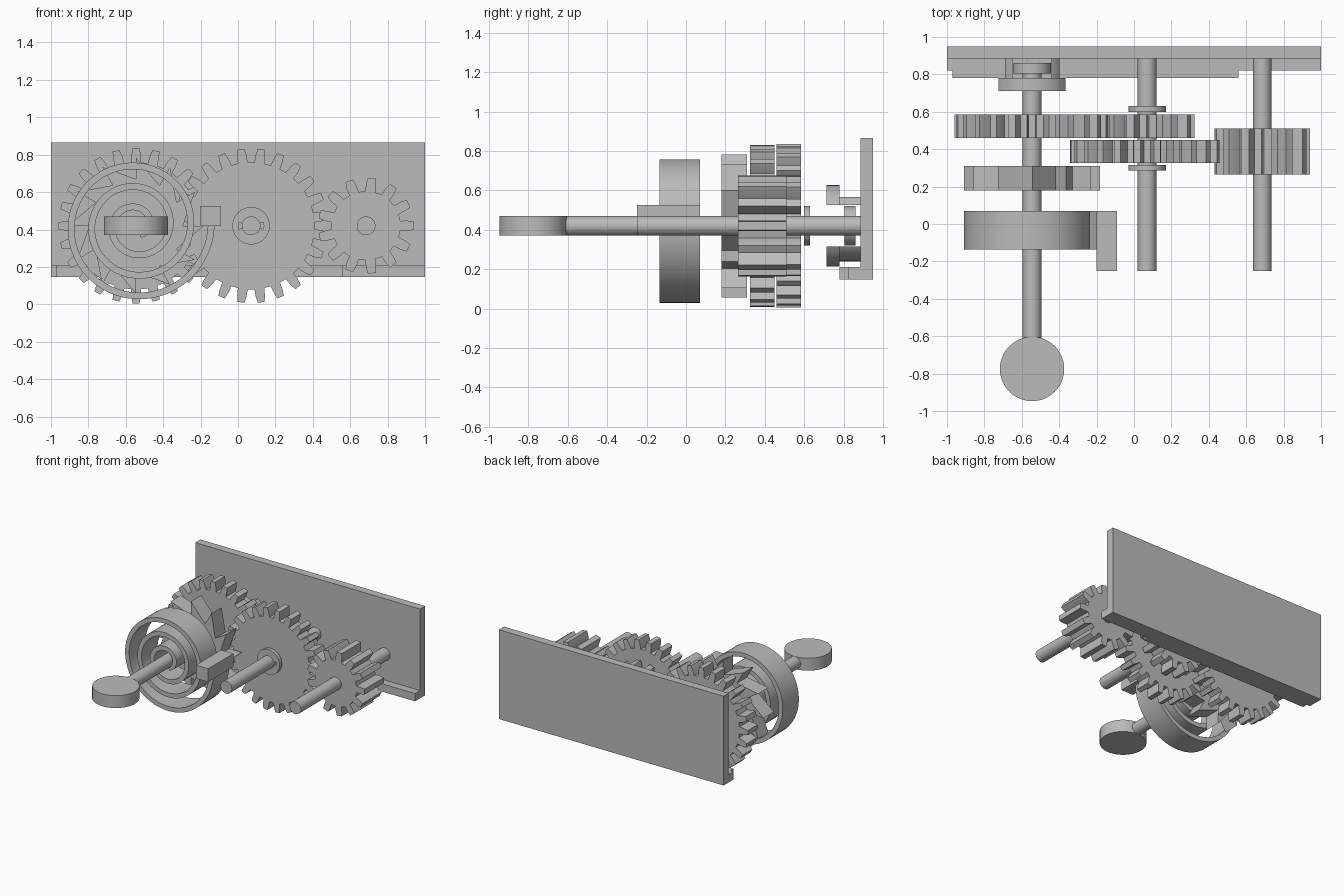
import bpy, bmesh, math
from math import sin, cos, pi, radians

if "Cube" in bpy.data.objects:
    bpy.data.objects.remove(bpy.data.objects["Cube"], do_unlink=True)

grey = bpy.data.materials.new("plain grey")
grey.use_nodes = True
COLOUR = (0.5, 0.5, 0.5, 1)
grey.diffuse_color = COLOUR
for node in grey.node_tree.nodes:
    if node.type == 'BSDF_PRINCIPLED':
        node.inputs["Base Color"].default_value = COLOUR

AXLE_Z = 0.42
MAIN_X, MID_X, OUT_X = -0.545, 0.07, 0.685
SHAFT_R = 0.05


def finish(name, bm, smooth=True):
    bmesh.ops.recalc_face_normals(bm, faces=bm.faces)
    mesh = bpy.data.meshes.new(name)
    bm.to_mesh(mesh)
    bm.free()
    mesh.materials.append(grey)
    obj = bpy.data.objects.new(name, mesh)
    bpy.context.collection.objects.link(obj)
    if smooth:
        bpy.ops.object.select_all(action='DESELECT')
        obj.select_set(True)
        bpy.context.view_layer.objects.active = obj
        bpy.ops.object.shade_smooth_by_angle(angle=radians(25))
    return obj


def box(name, x0, x1, y0, y1, z0, z1):
    bm = bmesh.new()
    bmesh.ops.create_cube(bm, size=1)
    for v in bm.verts:
        v.co = ((x0 + x1) / 2 + v.co.x * (x1 - x0),
                (y0 + y1) / 2 + v.co.y * (y1 - y0),
                (z0 + z1) / 2 + v.co.z * (z1 - z0))
    return finish(name, bm, False)


def prism(name, cx, polar, y0, y1):
    """Extrude an outline of (radius, angle) points along y."""
    bm = bmesh.new()
    face = bm.faces.new([bm.verts.new((cx + r * cos(a), y0, AXLE_Z + r * sin(a)))
                         for r, a in polar])
    ext = bmesh.ops.extrude_face_region(bm, geom=[face])
    for v in ext["geom"]:
        if isinstance(v, bmesh.types.BMVert):
            v.co.y = y1
    return finish(name, bm)


def band(name, cx, path, y0, y1, closed):
    """Sweep a rectangular section through (inner, outer, angle) stations."""
    bm = bmesh.new()
    rows = [[bm.verts.new((cx + r * cos(a), y, AXLE_Z + r * sin(a)))
             for r, y in ((ri, y0), (ro, y0), (ro, y1), (ri, y1))]
            for ri, ro, a in path]
    pairs = list(zip(rows, rows[1:]))
    if closed:
        pairs.append((rows[-1], rows[0]))
    else:
        bm.faces.new(rows[0])
        bm.faces.new(rows[-1])
    for a, b in pairs:
        for k in range(4):
            n = (k + 1) % 4
            bm.faces.new((a[k], a[n], b[n], b[k]))
    return finish(name, bm)


def ring(name, cx, inner, outer, y0, y1, n=48):
    return band(name, cx, [(inner, outer, 2 * pi * i / n) for i in range(n)], y0, y1, True)


def shaft(name, cx, y0, y1, r=SHAFT_R, n=32):
    return prism(name, cx, [(r, 2 * pi * i / n) for i in range(n)], y0, y1)


def gear(name, cx, teeth, root, tip, y0, y1, phase=0.0):
    step = 2 * pi / teeth
    mid = root + (tip - root) * 0.55
    flank = ((root, -0.3), (mid, -0.25), (tip, -0.17), (tip, 0.17), (mid, 0.25), (root, 0.3))
    pts = [(r, phase + (i + f) * step) for i in range(teeth) for r, f in flank]
    return prism(name, cx, pts, y0, y1)


def cut(target, cutter):
    mod = target.modifiers.new("slot", 'BOOLEAN')
    mod.operation = 'DIFFERENCE'
    mod.solver = 'EXACT'
    mod.object = cutter
    bpy.context.view_layer.update()
    deps = bpy.context.evaluated_depsgraph_get()
    mesh = bpy.data.meshes.new_from_object(target.evaluated_get(deps))
    target.modifiers.clear()
    target.data = mesh


def clip(name, cx, y0, y1):
    # Retaining ring with two inner lugs that grip the shaft
    ring(name, cx, 0.068, 0.1, y0, y1)
    for side, start in (("upper", 15), ("lower", 195)):
        arc = [(SHAFT_R, 0.069, radians(start + 150 * i / 16)) for i in range(17)]
        band(f"{name}_{side}_lug", cx, arc, y0, y1, False)


# Back plate with a stepped ledge along its foot
box("back_plate", -1, 1, 0.885, 0.95, 0.147, 0.865)
box("plate_ledge", -1, 1, 0.822, 0.885, 0.147, 0.21)
box("ledge_step", -0.97, 0.56, 0.78, 0.822, 0.147, 0.21)

# Shafts
shaft("main_shaft", MAIN_X, -0.62, 0.86)
shaft("middle_shaft", MID_X, -0.25, 0.885)
shaft("output_shaft", OUT_X, -0.25, 0.885)

# Winding key: a flat upright disc on the front of the main shaft
bm = bmesh.new()
bmesh.ops.create_cone(bm, cap_ends=True, segments=64, radius1=0.172, radius2=0.172, depth=0.1)
bmesh.ops.translate(bm, verts=bm.verts, vec=(MAIN_X, -0.775, AXLE_Z))
finish("winding_key", bm)

# Spiral spring unwinding clockwise from its anchor block
PITCH, TURNS, SEG = 0.11, 3.2, 64
spiral = []
for i in range(int(TURNS * SEG) + 1):
    t = i / SEG
    outer = 0.42 - PITCH * t
    spiral.append((max(outer - 0.036, 0.02), outer, -2 * pi * t))
band("spiral_spring", MAIN_X, spiral, -0.135, 0.07, False)
box("spring_anchor", -0.2, -0.09, -0.25, 0.07, 0.42, 0.527)

# Ratchet wheel: long slopes ending in radial steps
saw = []
for i in range(12):
    a = pi / 2 - i * pi / 6
    saw += [(0.25, a), (0.363, a)]
prism("ratchet_wheel", MAIN_X, saw, 0.18, 0.31)

# Gear train
gear("main_gear", MAIN_X, 24, 0.34, 0.415, 0.46, 0.585)
gear("middle_pinion", MID_X, 13, 0.185, 0.255, 0.46, 0.585)
gear("middle_gear", MID_X, 24, 0.34, 0.413, 0.325, 0.45, radians(7.5))
gear("output_pinion", OUT_X, 13, 0.185, 0.257, 0.265, 0.51)

# Retaining clips
clip("front_clip", MID_X, 0.285, 0.315)
clip("rear_clip", MID_X, 0.6, 0.63)
clip("main_clip", MAIN_X, 0.805, 0.86)

# Slotted bearing housing on the plate
flange = ring("bearing_flange", MAIN_X, SHAFT_R, 0.207, 0.712, 0.78)
sleeve = ring("bearing_sleeve", MAIN_X, 0.11, 0.18, 0.78, 0.885)
side_slot = box("side_slot_cutter", MAIN_X - 0.4, MAIN_X + 0.4, 0.6, 1, AXLE_Z - 0.105, AXLE_Z + 0.105)
top_slot = box("top_slot_cutter", MAIN_X - 0.105, MAIN_X + 0.105, 0.6, 1, AXLE_Z, AXLE_Z + 0.4)
cut(flange, side_slot)
cut(sleeve, side_slot)
cut(sleeve, top_slot)
for helper in (side_slot, top_slot):
    bpy.data.objects.remove(helper, do_unlink=True)
